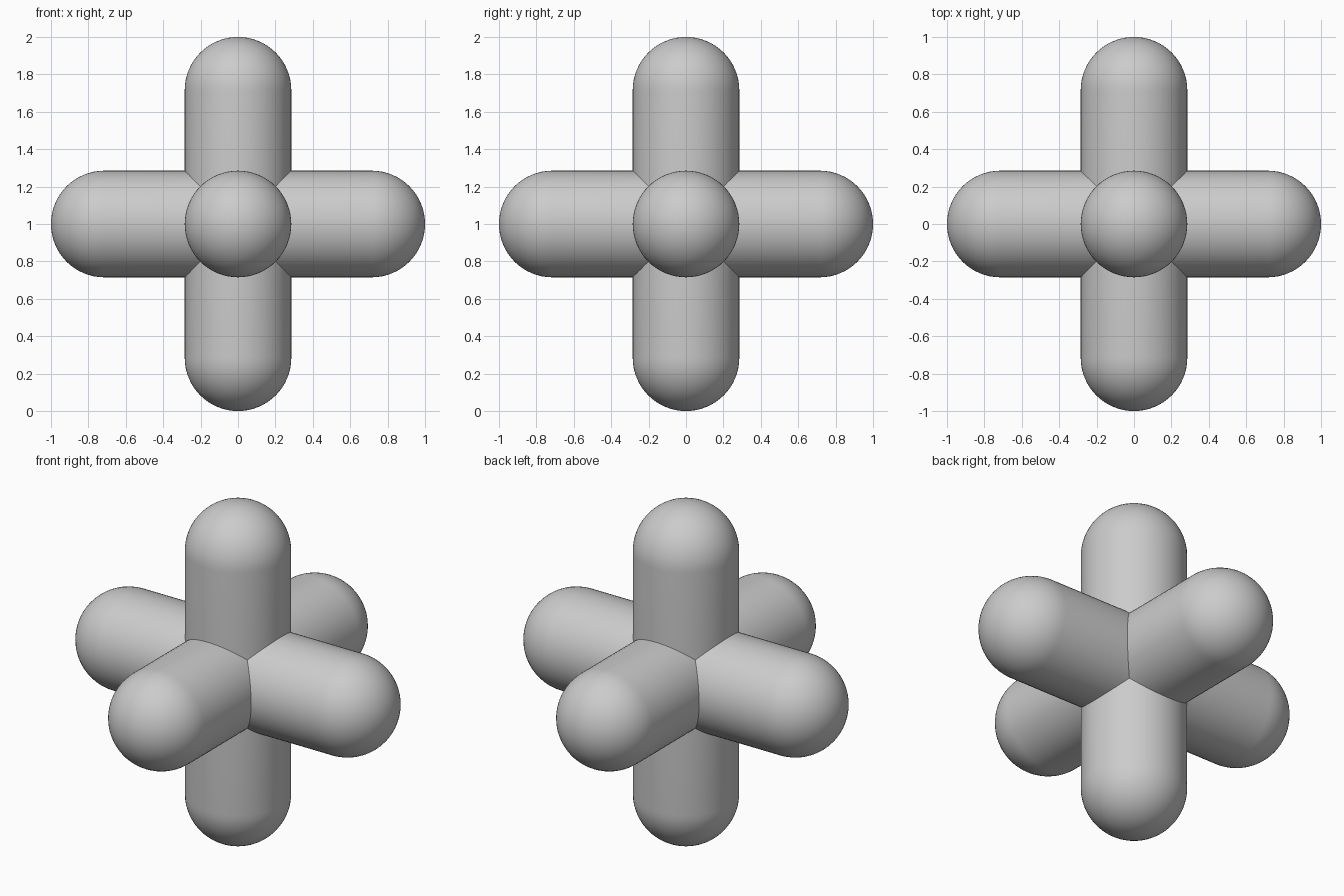
import bpy
import bmesh
from math import sin, cos, pi
from mathutils import Matrix, Vector

RADIUS = 0.285
HALF_LENGTH = 1.0
SIDES = 64
CAP_STEPS = 16

cube = bpy.data.objects.get("Cube")
if cube:
    bpy.data.objects.remove(cube, do_unlink=True)

grey = bpy.data.materials.new("plain grey")
grey.use_nodes = True
colour = (0.6, 0.6, 0.6, 1)
grey.diffuse_color = colour
grey.node_tree.nodes["Principled BSDF"].inputs["Base Color"].default_value = colour


def capsule(name, rotation):
    """Round-ended bar, centred on the middle of the cross, turned by rotation."""
    bm = bmesh.new()
    # Half outline: rounded bottom, straight side, rounded top
    straight = HALF_LENGTH - RADIUS
    angles = [-pi / 2 + pi / 2 * i / CAP_STEPS for i in range(CAP_STEPS + 1)]
    lower = [(RADIUS * cos(a), RADIUS * sin(a) - straight) for a in angles]
    outline = lower + [(r, -z) for r, z in reversed(lower)]
    verts = [bm.verts.new((r, 0, z)) for r, z in outline]
    edges = [bm.edges.new(pair) for pair in zip(verts, verts[1:])]
    # Turn the outline about the long axis and weld the seam and poles
    bmesh.ops.spin(bm, geom=verts + edges, cent=(0, 0, 0), axis=(0, 0, 1),
                   angle=2 * pi, steps=SIDES)
    bmesh.ops.remove_doubles(bm, verts=bm.verts, dist=0.0001)
    bmesh.ops.recalc_face_normals(bm, faces=bm.faces)
    bm.transform(Matrix.Translation(Vector((0, 0, HALF_LENGTH))) @ rotation)
    for face in bm.faces:
        face.smooth = True
    mesh = bpy.data.meshes.new(name)
    bm.to_mesh(mesh)
    bm.free()
    mesh.materials.append(grey)
    obj = bpy.data.objects.new(name, mesh)
    bpy.context.collection.objects.link(obj)


# Three equal bars crossing at right angles
capsule("upright_bar", Matrix.Identity(4))
capsule("side_to_side_bar", Matrix.Rotation(pi / 2, 4, "Y"))
capsule("front_to_back_bar", Matrix.Rotation(pi / 2, 4, "X"))
